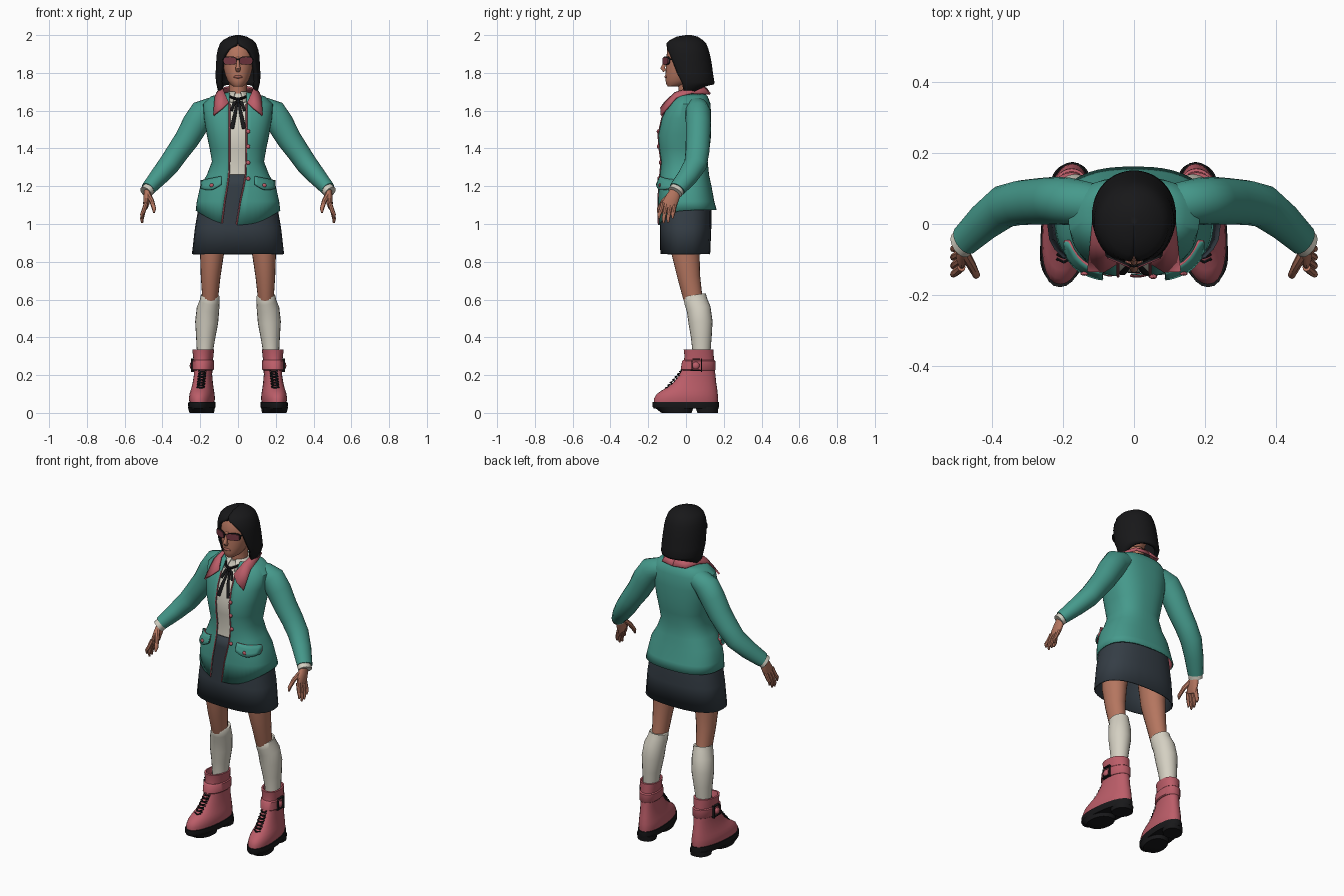
import bpy, bmesh
from math import sin, cos, pi, asin
from mathutils import Vector

if "Cube" in bpy.data.objects:
    bpy.data.objects.remove(bpy.data.objects["Cube"])


def material(name, r, g, b):
    m = bpy.data.materials.new(name)
    m.use_nodes = True
    m.diffuse_color = (r, g, b, 1)
    m.node_tree.nodes["Principled BSDF"].inputs["Base Color"].default_value = (r, g, b, 1)
    return m


teal = material("jacket teal", .06, .32, .26)
pink = material("rose pink", .5, .11, .14)
skin = material("skin", .46, .18, .115)
lip = material("lip", .36, .12, .09)
black = material("black", .009, .009, .01)
white = material("off white", .66, .63, .54)
slate = material("skirt slate", .035, .047, .06)
glass = material("lens", .18, .04, .055)
parts = []


def loft(name, rings, mat, loop=True, caps=(True, True), mirror=False, thick=0, offset=0, lining=None):
    """Skin a list of equal-length point rings."""
    bm = bmesh.new()
    rows = [[bm.verts.new(p) for p in r] for r in rings]
    n = len(rows[0])
    for a, b in zip(rows, rows[1:]):
        for i in range(n if loop else n - 1):
            j = (i + 1) % n
            bm.faces.new((a[i], a[j], b[j], b[i]))
    for row, cap in ((rows[0], caps[0]), (rows[-1], caps[1])):
        if cap:
            bm.faces.new(row)
    bmesh.ops.recalc_face_normals(bm, faces=bm.faces)
    me = bpy.data.meshes.new(name)
    bm.to_mesh(me)
    bm.free()
    me.materials.append(mat)
    ob = bpy.data.objects.new(name, me)
    bpy.context.collection.objects.link(ob)
    if thick:
        s = ob.modifiers.new("Thickness", 'SOLIDIFY')
        s.thickness, s.offset = thick, offset
        if lining:
            me.materials.append(lining)
            s.material_offset = 1
    if mirror:
        ob.modifiers.new("Mirror", 'MIRROR')
    parts.append(ob)


def power(v, p):
    return (1 if v >= 0 else -1) * abs(v) ** (2 / p)


def hoop(z, rx, yf, yb, cx=0, a=None, b=None, drop=0, fall=1, p=2.0, n=28, skew=0):
    """Horizontal ring from the front round; a and b leave a gap at the front."""
    gap = a is not None
    pts = []
    for i in range(n + 1 if gap else n):
        t = a + (2 * pi + b - a) * i / n if gap else 2 * pi * i / n
        y = (yf + yb) / 2 - (yb - yf) / 2 * power(cos(t), p)
        x = cx + rx * power(sin(t), p) - skew * (y - .08)
        pts.append((x, y, z - drop * (.5 + .5 * cos(t)) ** fall))
    return pts


def tube(name, path, mat, mirror=False, n=14):
    """Path points are (x, y, z, radius across, radius in depth)."""
    c = [Vector(p[:3]) for p in path]
    rings = []
    for i, p in enumerate(path):
        t = (c[min(i + 1, len(c) - 1)] - c[max(i - 1, 0)]).normalized()
        u = t.cross(Vector((0, 1, 0))).normalized()
        v = t.cross(u)
        rings.append([c[i] + u * p[3] * cos(2 * pi * k / n) + v * p[-1] * sin(2 * pi * k / n) for k in range(n)])
    loft(name, rings, mat, mirror=mirror)


def ball(name, loc, scale, mat, mirror=False):
    rings = []
    for k in range(1, 8):
        s, q = sin(pi * k / 8), cos(pi * k / 8)
        rings.append([(loc[0] + scale[0] * s * cos(pi * j / 6), loc[1] + scale[1] * s * sin(pi * j / 6),
                       loc[2] + scale[2] * q) for j in range(12)])
    loft(name, rings, mat, mirror=mirror)


def lens_plate(name, x, z, w, h, y0, y1, mat):
    """Rounded upright plate swept back round the face, mirrored."""
    rings = []
    for y in (y0, y1):
        xs = [(x + w * power(cos(pi * k / 10), 3.2), z + h * power(sin(pi * k / 10), 3.2)) for k in range(20)]
        rings.append([(px, y + .42 * px, pz) for px, pz in xs])
    loft(name, rings, mat, mirror=True)


# Jacket: height, half width, front, back, right and left edge of the opening
P = 2.5
coat = [(1.695, .078, -.055, .095, -.045, .045), (1.675, .145, -.062, .115, -.045, .045),
        (1.635, .185, -.095, .13, -.045, .045), (1.56, .18, -.13, .133, -.045, .045),
        (1.47, .165, -.15, .133, -.045, .045), (1.4, .15, -.145, .125, -.045, .045),
        (1.33, .138, -.135, .115, -.045, .043), (1.26, .165, -.14, .122, -.048, .04),
        (1.2, .2, -.145, .135, -.056, .03), (1.12, .218, -.148, .15, -.07, .012),
        (1.075, .224, -.146, .162, -.085, -.008)]


def front_y(x, z):
    """Depth of the jacket front at a given x and z."""
    z = min(max(z, coat[-1][0]), coat[0][0])
    for a, b in zip(coat, coat[1:]):
        if b[0] <= z <= a[0]:
            f = (a[0] - z) / (a[0] - b[0])
            rx, yf, yb = (a[i] + (b[i] - a[i]) * f for i in (1, 2, 3))
            q = min(abs(x) / rx, .985)
            return (yf + yb) / 2 - (yb - yf) / 2 * (1 - q ** P) ** (1 / P)


def edge(x, rx):
    return asin((1 if x > 0 else -1) * (abs(x) / rx) ** (P / 2))


rings = []
for i, (z, rx, yf, yb, xl, xr) in enumerate(coat):
    last = i == len(coat) - 1
    rings.append(hoop(z, rx, yf, yb, a=edge(xr, rx), b=edge(xl, rx), p=P, n=44,
                      drop=.08 if last else 0, fall=5))
loft("jacket_body", rings, teal, loop=False, caps=(False, False), thick=.007, offset=-1, lining=pink)
for side, k in (("right", -1), ("left", 0)):
    tube("jacket_trim_" + side, [(*r[k], .004) for r in rings[2:]], pink, n=6)

sleeve = [(.08, .05, 1.62, .05, .055), (.14, .058, 1.61, .06, .062), (.185, .064, 1.588, .073, .067),
          (.225, .066, 1.53, .071, .067), (.27, .064, 1.45, .065, .065), (.32, .06, 1.38, .06, .063),
          (.365, .05, 1.315, .057, .061), (.42, .008, 1.25, .049, .054), (.477, -.046, 1.185, .038, .045)]
tube("sleeve", sleeve, teal, mirror=True, n=20)
tube("shirt_cuff", [(.46, -.035, 1.2, .034, .04), (.488, -.058, 1.168, .035, .041)], white, mirror=True)


def flap(name, lift, mat):
    """Pocket flap following the jacket front, with a drooping lower edge."""
    rings = []
    for j in range(4):
        row = []
        for i in range(9):
            x = .088 + (.196 - .088) * i / 8
            z = 1.252 - .022 * i / 8 - j / 3 * (.042 + .018 * sin(pi * i / 8))
            row.append((x, front_y(x, z) - lift * (.6 + .4 * j), z))
        rings.append(row)
    loft(name, rings, mat, loop=False, caps=(False, False), mirror=True, thick=.007)


flap("pocket_flap", .011, teal)
flap("pocket_flap_lining", .006, pink)
ball("pocket_button", (.14, front_y(.14, 1.205) - .023, 1.205), (.011, .006, .011), pink, mirror=True)
for z in (1.49, 1.41, 1.325, 1.24):
    ball("jacket_button", (.054, front_y(.054, z) - .006, z), (.011, .007, .011), pink)

# Wide collar with long points
inner = [(0, .088, 1.724), (.055, .07, 1.72), (.078, .01, 1.712), (.07, -.055, 1.69), (.048, -.108, 1.64)]
outer = [(0, .124, 1.684), (.075, .112, 1.686), (.108, .03, 1.69), (.118, -.05, 1.665), (.127, -.128, 1.572)]
middle = [tuple((p + q) / 2 + d for p, q, d in zip(a, b, (0, 0, .006))) for a, b in zip(inner, outer)]
middle[-1] = (.08, -.13, 1.61)
loft("jacket_collar", [inner, middle, outer], pink, loop=False, caps=(False, False), mirror=True, thick=.01, offset=1)

# Shirt and ribbon tie
loft("shirt", [hoop(1.69, .055, -.045, .065, p=P)] +
     [hoop(c[0] - .004, c[1] - .014, c[2] + .014, c[3] - .014, p=P) for c in coat[1:8]], white)
loft("shirt_collar", [hoop(1.7, .05, -.043, .07, a=.3, b=-.3), hoop(1.645, .064, -.088, .08, a=.45, b=-.45)],
     white, loop=False, caps=(False, False), thick=.008)


def on_shirt(x, z, w):
    return (x, front_y(x, z) + .002, z, w, .005)


tube("tie_tail", [on_shirt(.003, 1.65, .006), on_shirt(.016, 1.58, .009), on_shirt(.033, 1.505, .012)], black, True, 8)
tube("tie_bow", [on_shirt(.0, 1.65, .007), on_shirt(.02, 1.64, .009), on_shirt(.036, 1.6, .008)], black, True, 8)
tube("tie_band", [(.0, -.088, 1.66, .009), (.025, -.08, 1.667, .007), (.045, -.05, 1.675, .006)], black, True, 8)
ball("tie_knot", (0, front_y(0, 1.65) - .004, 1.65), (.012, .008, .012), black)

# Skirt
loft("skirt", [hoop(1.262, .145, -.13, .108, p=P), hoop(1.2, .178, -.132, .118, p=P), hoop(1.1, .203, -.134, .13, p=P),
               hoop(.98, .224, -.134, .13, p=P), hoop(.84, .24, -.132, .124, p=P)],
     slate, caps=(False, False), thick=.008)

# Legs and socks
tube("leg", [(.125, 0, 1.05, .08, .09), (.138, -.002, .84, .063, .074), (.145, .015, .72, .052, .06),
             (.147, .034, .62, .043, .052), (.15, .05, .56, .04, .045)], skin, mirror=True, n=20)
tube("sock", [(.147, .046, .622, .044, .054), (.147, .046, .62, .05, .06), (.15, .052, .59, .053, .062),
              (.159, .067, .55, .06, .064), (.166, .077, .48, .061, .064), (.171, .081, .4, .051, .055),
              (.175, .082, .33, .043, .048), (.175, .08, .25, .04, .045)], white, mirror=True, n=20)

# Boots
FOOT = dict(cx=.183, skew=.1, p=2.2)


def boot_part(name, rows, mat):
    loft(name, [hoop(*r, **FOOT) for r in rows], mat, mirror=True)


boot_part("boot", [(.05, .062, -.17, .168), (.075, .066, -.17, .17), (.1, .064, -.155, .168), (.118, .06, -.13, .166),
                   (.135, .056, -.1, .164), (.158, .052, -.07, .16), (.2, .047, -.036, .156), (.25, .048, -.014, .15),
                   (.3, .053, -.008, .147), (.335, .057, -.012, .145), (.336, .048, 0, .135), (.3, .043, .01, .13)], pink)
boot_part("boot_sole", [(.022, .066, -.17, .172), (.035, .07, -.178, .175), (.058, .069, -.178, .174)], black)
boot_part("sole_front_tread", [(0, .06, -.13, .03), (.03, .067, -.168, .04)], black)
boot_part("sole_heel", [(0, .053, .06, .168), (.03, .056, .05, .172)], black)
boot_part("boot_strap", [(.225, .051, -.022, .153), (.23, .056, -.028, .157), (.275, .056, -.021, .156),
                         (.28, .051, -.015, .15)], pink)
for i in range(7):
    z = .13 + i * .0145
    y = -.108 + i * .0125
    x = .198 - i * .0015
    for s in (1, -1):
        tube("boot_lace", [(x - .02, y + .01, z - s * .006, .004), (x, y, z + .002, .004),
                           (x + .02, y + .01, z + s * .006, .004)], black, True, 6)
# Buckle on the outer side of the strap
bx = .242
corners = [(.03, .222), (.08, .222), (.08, .283), (.03, .283)]
for (ya, za), (yb, zb) in zip(corners, corners[1:] + corners[:1]):
    d, e = (.005, 0) if za == zb else (0, .005)
    loft("buckle_bar", [[(x, ya - d, za - e), (x, yb + d, zb + e), (x, yb + d + e, zb + e + d), (x, ya - d + e, za - e + d)]
                        for x in (bx - .008, bx + .008)], black, mirror=True)
ball("strap_end", (bx + .002, .052, .25), (.012, .02, .02), pink, mirror=True)

# Hands
tube("palm", [(.474, -.045, 1.195, .02, .026), (.481, -.068, 1.145, .02, .036), (.486, -.087, 1.105, .016, .041),
              (.489, -.093, 1.085, .011, .036)], skin, mirror=True)
for i in range(4):
    tip = (1.03, 1.005, 1.008, 1.03)[i]
    tube("finger", [(.486, -.122 + .021 * i, 1.11, .012), (.501, -.135 + .023 * i, 1.065, .0115),
                    (.509, -.142 + .024 * i, tip + .02, .0095), (.507, -.142 + .024 * i, tip, .005)], skin, True, 8)
tube("thumb", [(.476, -.085, 1.155, .015), (.456, -.12, 1.12, .013), (.444, -.144, 1.08, .011), (.445, -.15, 1.06, .005)],
     skin, True, 8)

# Head and face
loft("neck", [hoop(1.6, .06, -.05, .07), hoop(1.68, .046, -.036, .062), hoop(1.76, .047, -.045, .06)], skin)
loft("head", [hoop(1.728, .024, -.096, -.045), hoop(1.738, .04, -.104, .01), hoop(1.76, .056, -.108, .04),
              hoop(1.79, .068, -.108, .06), hoop(1.83, .078, -.107, .075), hoop(1.88, .083, -.104, .085),
              hoop(1.93, .08, -.099, .085), hoop(1.965, .058, -.075, .06)], skin)
tube("nose", [(0, -.098, 1.885, .007), (0, -.113, 1.85, .009), (0, -.124, 1.824, .013), (0, -.111, 1.812, .012)], skin, n=10)
ball("lips", (0, -.106, 1.779), (.024, .008, .008), lip)

# Glasses
lens_plate("glasses_frame", .043, 1.865, .036, .022, -.125, -.118, black)
lens_plate("glasses_lens", .043, 1.864, .033, .019, -.129, -.123, glass)
tube("glasses_bridge", [(0, -.119, 1.873, .004), (.012, -.116, 1.871, .004)], black, True, 6)
tube("glasses_temple", [(.076, -.09, 1.872, .004), (.086, -.03, 1.87, .004)], black, True, 6)

# Hair: height, half width, front, back, half angle of the face opening
locks = [(2.0, .012, .0, .03, 0), (1.992, .046, -.048, .062, 0), (1.973, .08, -.088, .09, 0),
         (1.955, .096, -.105, .107, .08), (1.925, .107, -.115, .119, .52), (1.895, .113, -.117, .127, .74),
         (1.85, .116, -.112, .136, .88), (1.79, .119, -.1, .144, 1.0), (1.75, .117, -.085, .151, 1.08)]
rings = [hoop(z, rx, yf, yb, a=g, b=-g, n=40) for z, rx, yf, yb, g in locks]
rings.append(hoop(1.738, .104, -.06, .148, a=1.08, b=-1.08, n=40, drop=.105, fall=1.5))
loft("hair", rings, black, loop=False, caps=(True, False), thick=.022, offset=-1)

# Smooth shading with sharp edges kept
bpy.ops.object.select_all(action='DESELECT')
for ob in parts:
    ob.select_set(True)
bpy.context.view_layer.objects.active = parts[0]
bpy.ops.object.shade_smooth_by_angle(angle=.75)
